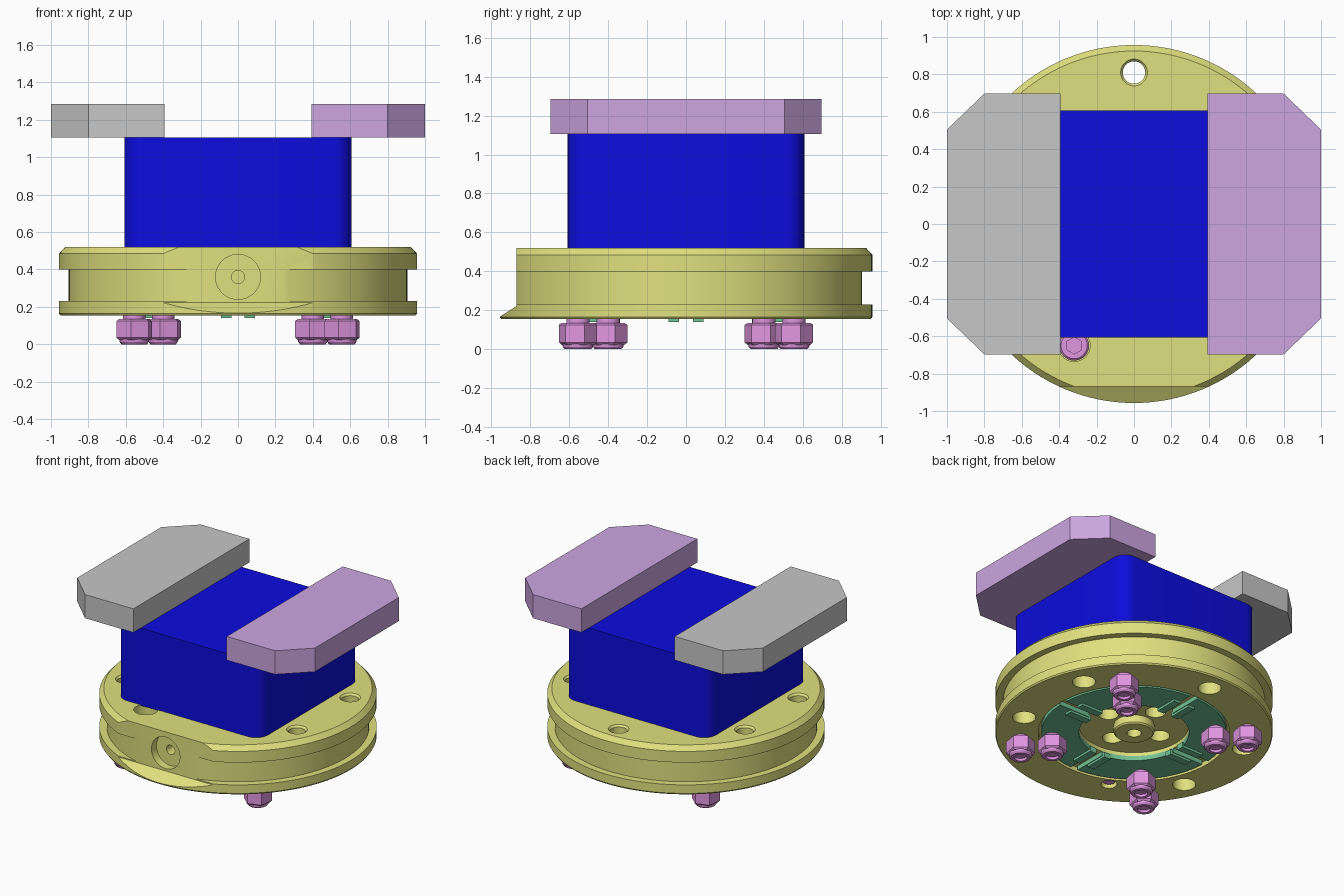
import bpy, bmesh
from math import sin, cos, pi, radians

if "Cube" in bpy.data.objects:
    bpy.data.objects.remove(bpy.data.objects["Cube"])


def material(name, *srgb):
    lin = [((c + 0.055) / 1.055) ** 2.4 for c in srgb] + [1]
    m = bpy.data.materials.new(name)
    m.use_nodes = True
    m.diffuse_color = lin
    m.node_tree.nodes["Principled BSDF"].inputs["Base Color"].default_value = lin
    return m


YELLOW = material("pale_yellow", 0.88, 0.88, 0.5)
BLUE = material("deep_blue", 0.05, 0.05, 0.87)
GREY = material("light_grey", 0.78, 0.78, 0.78)
LILAC = material("lilac", 0.8, 0.65, 0.88)
PINK = material("orchid_pink", 0.88, 0.59, 0.88)
GREEN = material("sea_green", 0.45, 0.76, 0.59)


def finish(name, bm, mat, loc=(0, 0, 0), rot=(0, 0, 0)):
    bmesh.ops.remove_doubles(bm, verts=bm.verts, dist=1e-5)
    bmesh.ops.recalc_face_normals(bm, faces=bm.faces)
    me = bpy.data.meshes.new(name)
    bm.to_mesh(me)
    bm.free()
    ob = bpy.data.objects.new(name, me)
    bpy.context.collection.objects.link(ob)
    ob.location, ob.rotation_euler = loc, rot
    me.materials.append(mat)
    return ob


def lathe(name, profile, mat, n=32, loc=(0, 0, 0), rot=(0, 0, 0)):
    """Spin (radius, height) points around z."""
    bm = bmesh.new()
    vs = [bm.verts.new((r, 0, z)) for r, z in profile]
    es = [bm.edges.new(p) for p in zip(vs, vs[1:])]
    bmesh.ops.spin(bm, geom=vs + es, cent=(0, 0, 0), axis=(0, 0, 1),
                   angle=2 * pi, steps=n)
    return finish(name, bm, mat, loc, rot)


def extrude(name, points, vec, mat, rot=(0, 0, 0)):
    """Extrude a closed 3D outline along a vector."""
    bm = bmesh.new()
    face = bm.faces.new([bm.verts.new(p) for p in points])
    res = bmesh.ops.extrude_face_region(bm, geom=[face], use_keep_orig=True)
    bmesh.ops.translate(bm, vec=vec, verts=[
        v for v in res["geom"] if isinstance(v, bmesh.types.BMVert)])
    return finish(name, bm, mat, rot=rot)


def smooth(ob):
    bpy.ops.object.select_all(action="DESELECT")
    ob.select_set(True)
    bpy.context.view_layer.objects.active = ob
    bpy.ops.object.shade_smooth_by_angle(angle=radians(30))


def cut(ob, cutter):
    cutter.hide_render = True
    mod = ob.modifiers.new("cut", "BOOLEAN")
    mod.operation, mod.solver, mod.object = "DIFFERENCE", "EXACT", cutter
    bpy.context.view_layer.objects.active = ob
    bpy.ops.object.modifier_apply(modifier=mod.name)
    bpy.data.objects.remove(cutter)


# Grooved base disc with recessed underside and central hub
base = lathe("base_disc", [
    (0, 0.26), (0.05, 0.26), (0.05, 0.155), (0.13, 0.155), (0.14, 0.165),
    (0.14, 0.22), (0.38, 0.22), (0.38, 0.19), (0.66, 0.19), (0.66, 0.155),
    (0.95, 0.155), (0.957, 0.165), (0.957, 0.23), (0.905, 0.23),
    (0.905, 0.4), (0.957, 0.4), (0.957, 0.485), (0.925, 0.52), (0, 0.52)],
    YELLOW, 128)

# Flat front with a sloped lower lip
cut(base, extrude("flat_cutter", [
    (-0.7, -0.87, 0.7), (-0.7, -0.87, 0.222), (-0.7, -1.1, 0.075),
    (-0.7, -1.1, 0.7)], (1.4, 0, 0), YELLOW))

# Front port: shallow counterbore and small bore
cut(base, lathe("port_cutter", [
    (0, -0.2), (0.035, -0.2), (0.035, -0.06), (0.12, -0.06), (0.12, 0.2),
    (0, 0.2)], YELLOW, 48, (0, -0.87, 0.36), (pi / 2, 0, 0)))

# Mounting holes, stepped and flared at the top
holes = [(0, 0.81)] + [(sx * 0.72, sy * 0.32) for sx in (-1, 1) for sy in (-1, 1)]
for x, y in holes:
    cut(base, lathe("hole_cutter", [
        (0, 0), (0.08, 0), (0.08, 0.3), (0.06, 0.3), (0.06, 0.505),
        (0.08, 0.53), (0.08, 0.6), (0, 0.6)], YELLOW, 32, (x, y, 0)))

# Pockets around the hub
for i in range(4):
    a = i * pi / 2
    cut(base, lathe("pocket_cutter", [(0, 0.1), (0.07, 0.1), (0.07, 0.32), (0, 0.32)],
                    YELLOW, 32, (0.23 * cos(a), 0.23 * sin(a), 0)))

# Counterbored socket screw beside the body
SX, SY = -0.32, -0.65
cut(base, lathe("screw_cutter", [
    (0, 0), (0.055, 0), (0.055, 0.3), (0.085, 0.3), (0.085, 0.6), (0, 0.6)],
    YELLOW, 32, (SX, SY, 0)))
smooth(base)
screw = lathe("socket_screw", [
    (0, 0.18), (0.045, 0.18), (0.045, 0.3), (0.08, 0.3), (0.08, 0.44),
    (0.07, 0.45), (0, 0.45)], PINK, 32, (SX, SY, 0))
cut(screw, lathe("socket_cutter", [(0, 0.39), (0.045, 0.39), (0.045, 0.5), (0, 0.5)],
                 PINK, 6, (SX, SY, 0), (0, 0, pi / 6)))
smooth(screw)

# Body block with rounded vertical corners
H, R = 0.608, 0.1
outline = []
for i, (sx, sy) in enumerate([(1, 1), (-1, 1), (-1, -1), (1, -1)]):
    for k in range(9):
        a = (i + k / 8) * pi / 2
        outline.append((sx * (H - R) + R * cos(a), sy * (H - R) + R * sin(a), 0.515))
smooth(extrude("body_block", outline, (0, 0, 0.59), BLUE))

# Two jaw plates with clipped outer corners
for name, s, mat in (("left_jaw", 1, LILAC), ("right_jaw", -1, GREY)):
    pts = [(0.393, -0.697), (0.8, -0.697), (1, -0.505),
           (1, 0.505), (0.8, 0.697), (0.393, 0.697)]
    extrude(name, [(s * x, y, 1.105) for x, y in pts], (0, 0, 0.18), mat)

# Underside: four slide segments with raised rails along the gaps
for i in range(4):
    turn = (0, 0, i * pi / 2)
    arc = []
    for r, order in ((0.64, range(13)), (0.38, range(12, -1, -1))):
        edge = 0.03 / r
        for k in order:
            a = edge + (pi / 2 - 2 * edge) * k / 12
            arc.append((r * cos(a), r * sin(a), 0.157))
    extrude("slide_segment", arc, (0, 0, 0.036), GREEN, turn)
    for s in (-1, 1):
        extrude("slide_rail", [(0.36, s * 0.035, 0.14), (0.54, s * 0.035, 0.14),
                               (0.54, s * 0.09, 0.14), (0.36, s * 0.09, 0.14)],
                (0, 0, 0.04), GREEN, turn)

# Lock nuts in radial pairs on the diagonals
for sx in (-1, 1):
    for sy in (-1, 1):
        for d in (0.4, 0.555):
            at = (sx * d, sy * d, 0)
            lathe("lock_nut", [(0, 0.135), (0.085, 0.135), (0.1, 0.125), (0.1, 0.035),
                               (0.085, 0.022), (0, 0.022)], PINK, 6, at,
                  (0, 0, radians(20)))
            smooth(lathe("nut_collar", [(0.08, 0.03), (0.078, 0.012), (0.068, 0),
                                        (0.045, 0), (0.045, 0.02), (0, 0.02)],
                         PINK, 24, at))
            smooth(lathe("nut_stud", [(0, 0.13), (0.06, 0.13), (0.06, 0.195), (0, 0.195)],
                         PINK, 24, at))
